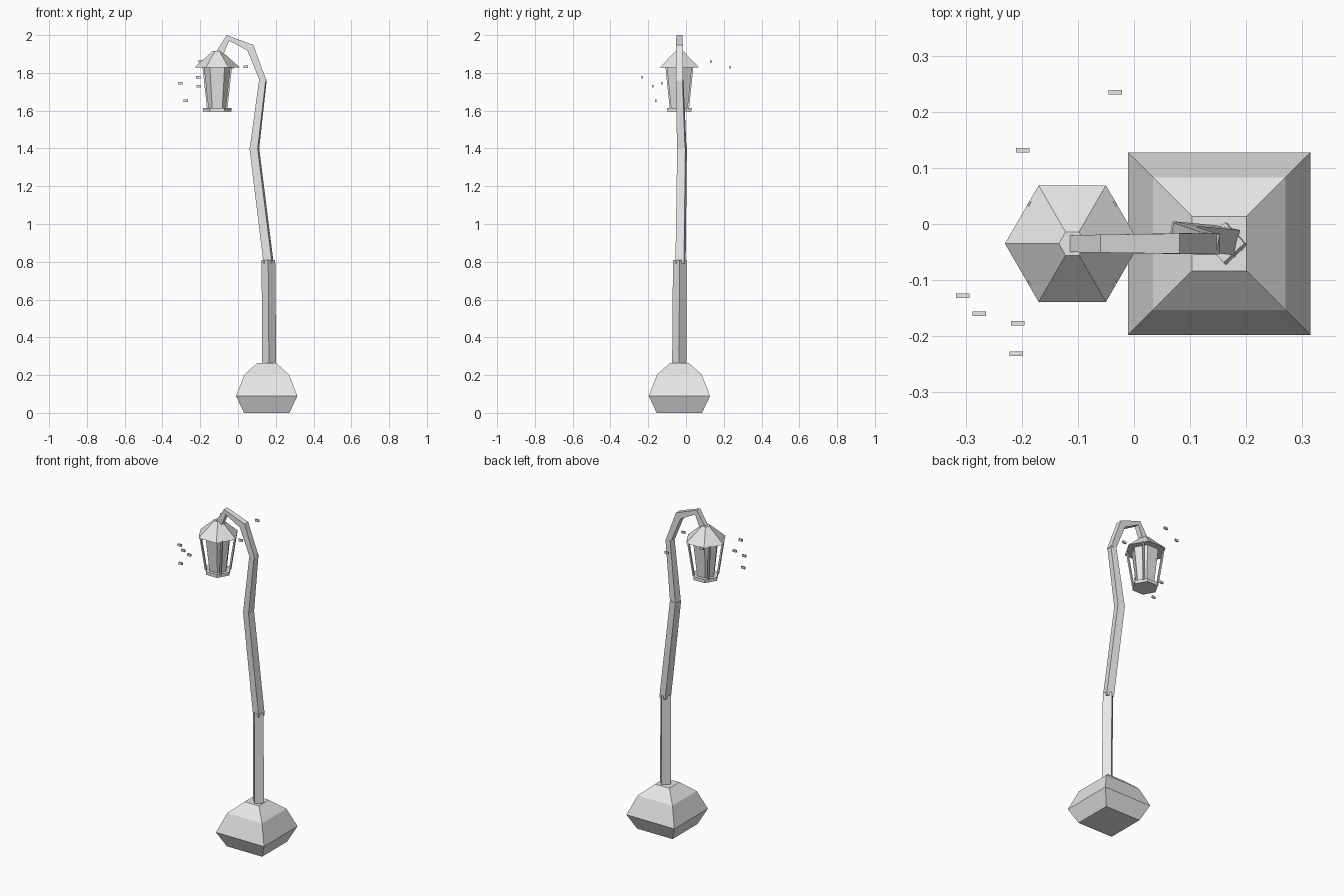
import bpy, bmesh, math

if "Cube" in bpy.data.objects:
    bpy.data.objects.remove(bpy.data.objects["Cube"])

grey = bpy.data.materials.new("light_grey")
grey.diffuse_color = (0.8, 0.8, 0.8, 1)
grey.use_nodes = True
grey.node_tree.nodes["Principled BSDF"].inputs["Base Color"].default_value = grey.diffuse_color


def ring(x, y, z, r, sides, turn):
    """Horizontal regular polygon of corner radius r; turn is in degrees."""
    a0 = math.radians(turn)
    return [(x + r * math.cos(a0 + 2 * math.pi * i / sides),
             y + r * math.sin(a0 + 2 * math.pi * i / sides), z) for i in range(sides)]


def loft(name, rings):
    """Skin a stack of rings and cap both ends."""
    bm = bmesh.new()
    vs = [[bm.verts.new(p) for p in r] for r in rings]
    n = len(vs[0])
    bm.faces.new(vs[0][::-1])
    bm.faces.new(vs[-1])
    for a, b in zip(vs, vs[1:]):
        for i in range(n):
            j = (i + 1) % n
            bm.faces.new((a[i], a[j], b[j], b[i]))
    bmesh.ops.recalc_face_normals(bm, faces=bm.faces)
    me = bpy.data.meshes.new(name)
    bm.to_mesh(me)
    bm.free()
    me.materials.append(grey)
    ob = bpy.data.objects.new(name, me)
    bpy.context.collection.objects.link(ob)
    return ob


def square(x, y, z, side, turn=0):
    return ring(x, y, z, side / math.sqrt(2), 4, 45 + turn)


CY = -0.035

# stone foot
loft("foot", [square(0.152, CY, z, s) for z, s in
              ((0, 0.24), (0.09, 0.325), (0.203, 0.236), (0.265, 0.097))])

# crooked post, three square timbers
loft("lower_post", [square(0.165, -0.036, 0.25, 0.053, 43),
                    square(0.161, -0.033, 0.81, 0.051, 43)])
loft("middle_post", [square(0.162, -0.029, 0.79, 0.046, -11),
                     square(0.086, -0.021, 1.405, 0.044, -11)])
loft("upper_post", [square(0.086, -0.022, 1.39, 0.043, -11),
                    square(0.132, -0.034, 1.765, 0.036, -8)])

# bent arm: mitred sections given as outer and inner points (x, z)
sections = [((0.152, 1.755), (0.112, 1.767), 0.019), ((0.081, 1.948), (0.05, 1.918), 0.018),
            ((-0.06, 2.0), (-0.048, 1.971), 0.016), ((-0.12, 1.905), (-0.078, 1.895), 0.015)]
loft("arm", [[(o[0], CY - h, o[1]), (o[0], CY + h, o[1]),
              (i[0], CY + h, i[1]), (i[0], CY - h, i[1])] for o, i, h in sections])

# lantern
LX = -0.11
loft("lantern_roof", [ring(LX, CY, 1.828, 0.12, 6, 0), ring(LX, CY, 1.915, 0.024, 6, 0)])
loft("lantern_glass", [ring(LX, CY, 1.61, 0.053, 6, 0), ring(LX, CY, 1.83, 0.078, 6, 0)])
loft("lantern_floor", [ring(LX, CY, 1.595, 0.075, 6, 0), ring(LX, CY, 1.615, 0.075, 6, 0)])
for sx in (-1, 1):
    for sy in (-1, 1):
        loft("lantern_bar", [square(LX + sx * 0.049, CY + sy * 0.046, 1.61, 0.01),
                             square(LX + sx * 0.073, CY + sy * 0.069, 1.832, 0.01)])

# fireflies around the lantern
for x, y, z in ((-0.198, 0.131, 1.86), (-0.033, 0.235, 1.83), (-0.305, -0.128, 1.745),
                (-0.276, -0.16, 1.653), (-0.207, -0.177, 1.73), (-0.21, -0.231, 1.777),
                (0.042, -0.035, 1.832)):
    loft("firefly", [[(x + a * 0.012, y + b * 0.004, z + c) for a, b in
                      ((-1, -1), (1, -1), (1, 1), (-1, 1))] for c in (-0.007, 0.007)])
